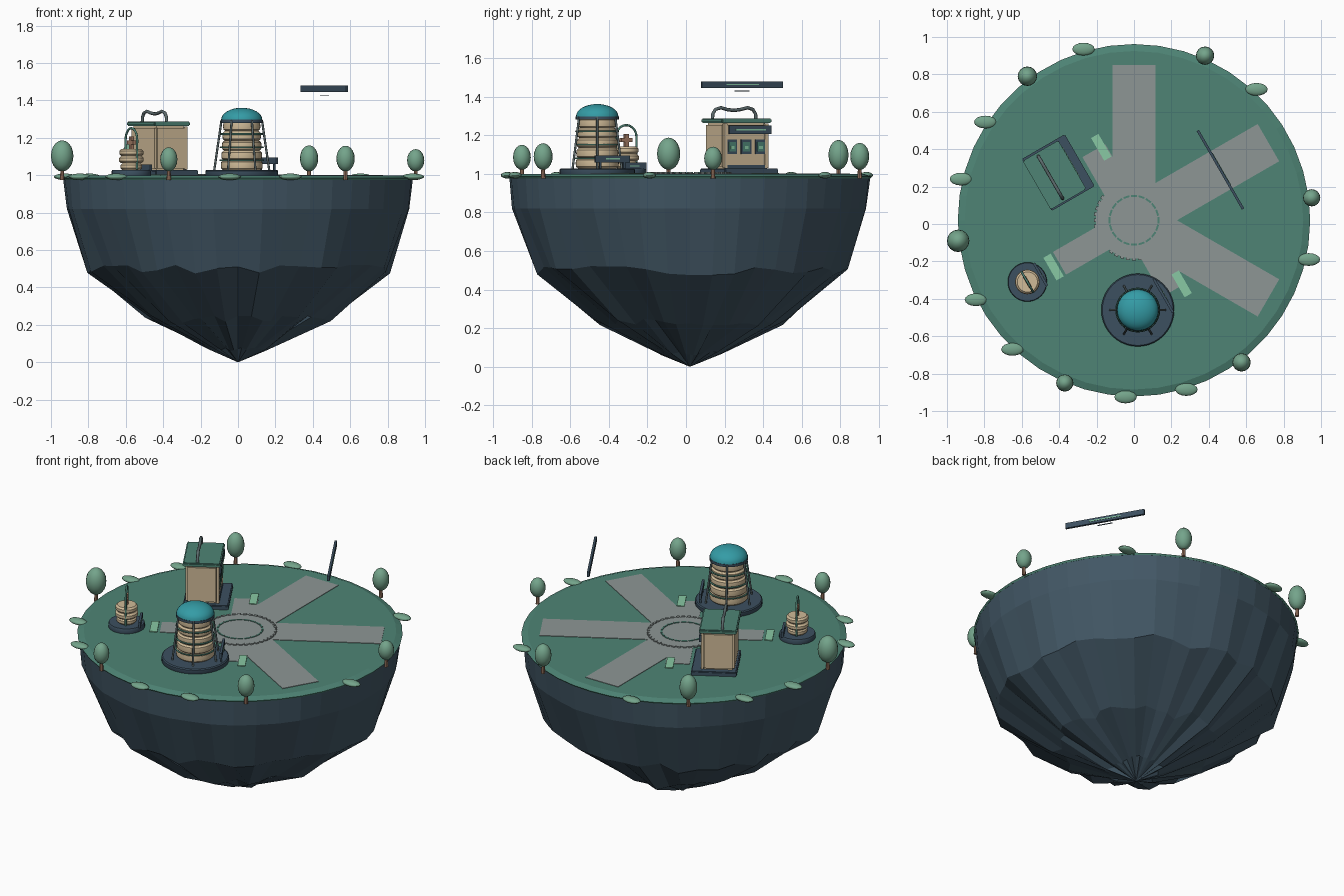
import bpy, bmesh, math, random
from mathutils import Vector

if "Cube" in bpy.data.objects:
    bpy.data.objects.remove(bpy.data.objects["Cube"])

random.seed(4)
A = math.radians(30)                      # heading shared by buildings and signs
U = Vector((math.cos(A), math.sin(A), 0))
V = Vector((-math.sin(A), math.cos(A), 0))
CY = 0.02                                 # island centre in y


def mat(name, r, g, b):
    m = bpy.data.materials.new(name)
    m.diffuse_color = [(c / 255 / 12.92 if c < 11 else ((c / 255 + 0.055) / 1.055) ** 2.4)
                       for c in (r, g, b)] + [1]
    m.use_nodes = True
    m.node_tree.nodes["Principled BSDF"].inputs["Base Color"].default_value = m.diffuse_color
    return m


GRASS = mat("grass_green", 78, 132, 117)
ROCK = mat("slate_rock", 66, 87, 101)
NAVY = mat("dark_slate", 60, 80, 96)
TAN = mat("warm_cream", 208, 187, 152)
TEAL = mat("dome_teal", 52, 156, 166)
LEAF = mat("leaf_green", 116, 164, 139)
MINT = mat("mint", 136, 200, 164)
STONE = mat("path_grey", 141, 150, 149)
BROWN = mat("clay_brown", 165, 125, 102)
METAL = mat("dull_metal", 92, 106, 108)


def finish(name, bm, m, smooth=False):
    bmesh.ops.recalc_face_normals(bm, faces=bm.faces)
    me = bpy.data.meshes.new(name)
    bm.to_mesh(me)
    bm.free()
    me.materials.append(m)
    ob = bpy.data.objects.new(name, me)
    bpy.context.collection.objects.link(ob)
    if smooth:
        bpy.context.view_layer.objects.active = ob
        bpy.ops.object.select_all(action='DESELECT')
        ob.select_set(True)
        bpy.ops.object.shade_smooth_by_angle(angle=math.radians(40))
    return ob


def box(name, m, c, size, rot=A, bevel=0):
    bm = bmesh.new()
    bmesh.ops.create_cube(bm, size=1)
    bmesh.ops.scale(bm, vec=size, verts=bm.verts)
    if bevel:
        bmesh.ops.bevel(bm, geom=bm.edges[:], offset=bevel, segments=2, affect='EDGES')
    ob = finish(name, bm, m)
    ob.location, ob.rotation_euler.z = c, rot
    return ob


def lathe(name, m, c, profile, n=32, smooth=True):
    """Spin a list of (radius, z) about a vertical axis through c."""
    bm = bmesh.new()
    rings = []
    for r, z in profile:
        k = 1 if r == 0 else n
        rings.append([bm.verts.new((r * math.cos(2 * math.pi * i / n),
                                    r * math.sin(2 * math.pi * i / n), z)) for i in range(k)])
    skin(bm, rings, n)
    ob = finish(name, bm, m, smooth)
    ob.location = c
    return ob


def skin(bm, rings, n):
    for a, b in zip(rings, rings[1:]):
        for i in range(n):
            f = [a[i % len(a)], a[(i + 1) % len(a)], b[(i + 1) % len(b)], b[i % len(b)]]
            bm.faces.new(list(dict.fromkeys(f)))


def tube(name, m, pts, r, cyclic=False):
    cu = bpy.data.curves.new(name, 'CURVE')
    cu.dimensions, cu.bevel_depth, cu.bevel_resolution = '3D', r, 2
    cu.use_fill_caps = True
    sp = cu.splines.new('POLY')
    sp.points.add(len(pts) - 1)
    for p, q in zip(sp.points, pts):
        p.co = (*q, 1)
    sp.use_cyclic_u = cyclic
    cu.materials.append(m)
    ob = bpy.data.objects.new(name, cu)
    bpy.context.collection.objects.link(ob)
    return ob


def ring(c, r, n=32):
    return [Vector(c) + Vector((r * math.cos(2 * math.pi * i / n), r * math.sin(2 * math.pi * i / n), 0))
            for i in range(n)]


def blob(name, c, size):
    bm = bmesh.new()
    bmesh.ops.create_uvsphere(bm, u_segments=16, v_segments=10, radius=1)
    bmesh.ops.scale(bm, vec=size, verts=bm.verts)
    finish(name, bm, LEAF, True).location = c


# Floating island rock, with uneven rings that draw in to a point
N = 44
bm = bmesh.new()
rings = []
for r, z, jr, jz in [(0.935, 0.98, 0, 0), (0.918, 0.82, 0.006, 0), (0.80, 0.50, 0.025, 0.025),
                     (0.46, 0.23, 0.045, 0.02), (0.15, 0.07, 0.025, 0.01)]:
    row = []
    for i in range(N):
        a = 2 * math.pi * i / N
        q = r + random.uniform(-jr, jr)
        row.append(bm.verts.new((q * math.cos(a), q * math.sin(a), z + random.uniform(-jz, jz))))
    rings.append(row)
rings.append([bm.verts.new((0, 0, 0))])
skin(bm, rings, N)
finish("island_rock", bm, ROCK).location.y = CY
lathe("grass_cap", GRASS, (0, CY, 0), [(0, 0.96), (0.935, 0.975), (0.942, 0.985), (0.905, 0.998), (0, 0.998)],
      N, False)

# Paths: three long, three short, around a round plaza
for deg, end, w in [(90, 0.83, 0.23), (30, 0.83, 0.23), (-30, 0.83, 0.23),
                    (120, 0.43, 0.14), (210, 0.46, 0.14), (-60, 0.43, 0.14)]:
    a = math.radians(deg)
    box("path", STONE, (math.cos(a) * end / 2, CY + math.sin(a) * end / 2, 0.9985), (end, w, 0.005), a)
lathe("plaza", STONE, (0, CY, 0), [(0, 0.995), (0.205, 0.995), (0.205, 1.005), (0, 1.005)], 40)
for i in range(40):
    a = 2 * math.pi * i / 40
    box("plaza_edge_stone", STONE, (0.207 * math.cos(a), CY + 0.207 * math.sin(a), 1.002), (0.016, 0.02, 0.012), a)
for i in range(20):
    a = 2 * math.pi * i / 20
    box("plaza_inlay", GRASS, (0.13 * math.cos(a), CY + 0.13 * math.sin(a), 1.006), (0.01, 0.033, 0.005), a)
for x, y in [(-0.175, 0.41), (-0.43, -0.23), (0.255, -0.32)]:
    box("mint_marker", MINT, (x, y, 1.002), (0.045, 0.14, 0.006))

# Shop: plinth, walls, roof, handle and shopfront
S = Vector((-0.425, 0.262, 0))


def at(base, u=0, v=0, z=0):
    return base + U * u + V * v + Vector((0, 0, z))


box("shop_plinth", NAVY, (-0.405, 0.275, 1.013), (0.265, 0.32, 0.028), bevel=0.005)
box("shop_walls", TAN, at(S, z=1.145), (0.19, 0.27, 0.24), bevel=0.012)
box("shop_roof", GRASS, at(S, z=1.275), (0.22, 0.30, 0.024), bevel=0.006)
for v in (-0.123, 0.123):
    box("shop_pillar", TAN, at(S, 0.093, v, 1.145), (0.016, 0.02, 0.23))
box("shop_sign", NAVY, at(S, 0.103, 0.02, 1.228), (0.014, 0.25, 0.042))
box("shop_sign_strip", MINT, at(S, 0.111, 0.02, 1.228), (0.004, 0.18, 0.008))
box("shop_skirting", NAVY, at(S, 0.097, 0, 1.035), (0.006, 0.25, 0.02))
for v in (-0.085, 0, 0.085):
    box("shop_window_frame", NAVY, at(S, 0.097, v, 1.14), (0.008, 0.06, 0.075))
    box("shop_window_pane", GRASS, at(S, 0.102, v, 1.14), (0.004, 0.042, 0.05))
    box("shop_window_item", MINT, at(S, 0.105, v, 1.135), (0.003, 0.022, 0.015))
tube("roof_handle", METAL, [at(S, -0.025, v, z) for v, z in
     [(-0.13, 1.28), (-0.128, 1.31), (-0.112, 1.333), (-0.08, 1.342), (-0.04, 1.332), (0, 1.328),
      (0.04, 1.333), (0.08, 1.342), (0.112, 1.333), (0.128, 1.31), (0.13, 1.28)]], 0.009)

# Tower: base disc, bulging bands, hoops, six struts and dome
T = Vector((0.02, -0.46, 0))
DISC = [(0, 0.99), (0.98, 0.99), (1, 0.995), (1, 1.022), (0.97, 1.028), (0, 1.028)]
lathe("tower_base", NAVY, T, [(r * 0.195, z) for r, z in DISC], 40)
for i in range(5):
    z, r = 1.028 + i * 0.052, 0.112 - i * 0.003
    lathe("tower_band", TAN, T, [(0, z), (r - 0.012, z), (r - 0.002, z + 0.009), (r, z + 0.026),
                                 (r - 0.002, z + 0.043), (r - 0.012, z + 0.052), (0, z + 0.052)])
for z, r in [(1.08, 0.115), (1.15, 0.113), (1.22, 0.109)]:
    tube("tower_hoop", GRASS, ring(T + Vector((0, 0, z)), r), 0.005, True)
lathe("dome_collar", NAVY, T, [(0, 1.28), (0.112, 1.28), (0.112, 1.297), (0, 1.297)])
lathe("tower_dome", TEAL, T, [(0, 1.295)] + [(0.11 * math.cos(a), 1.297 + 0.064 * math.sin(a))
      for a in [i * math.pi / 16 for i in range(8)]] + [(0, 1.361)])
for i in range(6):
    d = Vector((math.cos(i * math.pi / 3), math.sin(i * math.pi / 3), 0))
    tube("tower_strut", METAL, [T + d * 0.148 + Vector((0, 0, 1.02)), T + d * 0.108 + Vector((0, 0, 1.295))], 0.006)

# Aid post: base disc, stacked drums, arch and cross
W = Vector((-0.57, -0.31, 0))
lathe("post_base", NAVY, W, [(r * 0.105, z) for r, z in DISC])
for z, r in [(1.028, 0.058), (1.065, 0.066), (1.103, 0.064)]:
    lathe("post_drum", TAN, W, [(0, z), (r - 0.01, z), (r, z + 0.01), (r, z + 0.027), (r - 0.01, z + 0.037),
                                (0, z + 0.037)])
tube("post_arch", GRASS, [at(W, 0, s, z) for s, z in [(-0.06, 1.03), (-0.062, 1.19)]] +
     [at(W, 0, -0.062 * math.cos(i * math.pi / 10), 1.19 + 0.062 * math.sin(i * math.pi / 10))
      for i in range(1, 10)] + [at(W, 0, s, z) for s, z in [(0.062, 1.19), (0.06, 1.03)]], 0.006)
box("cross_upright", BROWN, at(W, z=1.172), (0.018, 0.022, 0.07))
box("cross_bar", BROWN, at(W, z=1.175), (0.0175, 0.068, 0.022))

# Name boards: low ones on posts, one hovering
for n, c, l, h in [("tower_board", (0.157, -0.383, 1.077), 0.205, 0.036),
                   ("post_board", (-0.50, -0.27, 1.04), 0.14, 0.034),
                   ("hovering_board", (0.462, 0.29, 1.462), 0.485, 0.034)]:
    c = Vector(c)
    box(n, NAVY, c, (0.014, l, h))
    box(n + "_strip", MINT, at(c, 0.008), (0.003, l * 0.4, 0.007))
    if c.z < 1.3:
        for s in (-0.35, 0.35):
            box(n + "_leg", NAVY, at(c, 0, s * l, (1.0 - c.z) / 2), (0.01, 0.01, c.z - 1.0))
box("hovering_caption", NAVY, (0.462, 0.29, 1.428), (0.003, 0.09, 0.005))

# Trees and low bushes along the rim: x, y, radius, top
for x, y, r, top in [(-0.94, -0.09, 0.06, 1.187), (-0.57, 0.79, 0.052, 1.175), (0.38, 0.9, 0.049, 1.16),
                     (0.95, 0.14, 0.046, 1.14), (0.575, -0.74, 0.049, 1.158), (-0.37, -0.85, 0.046, 1.15)]:
    h = (top - 1.02) / 2
    blob("tree_crown", (x, y, top - h), (r, r, h))
    lathe("tree_trunk", BROWN, (x, y, 0), [(0, 0.975), (0.012, 0.975), (0.009, 1.04), (0, 1.04)], 8)
for x, y in [(-0.27, 0.935), (0.655, 0.72), (-0.795, 0.545), (-0.925, 0.24), (0.935, -0.19),
             (-0.845, -0.405), (-0.65, -0.67), (-0.045, -0.925), (0.28, -0.885)]:
    blob("rim_bush", (x, y, 0.992), (0.06, 0.034, 0.017))
